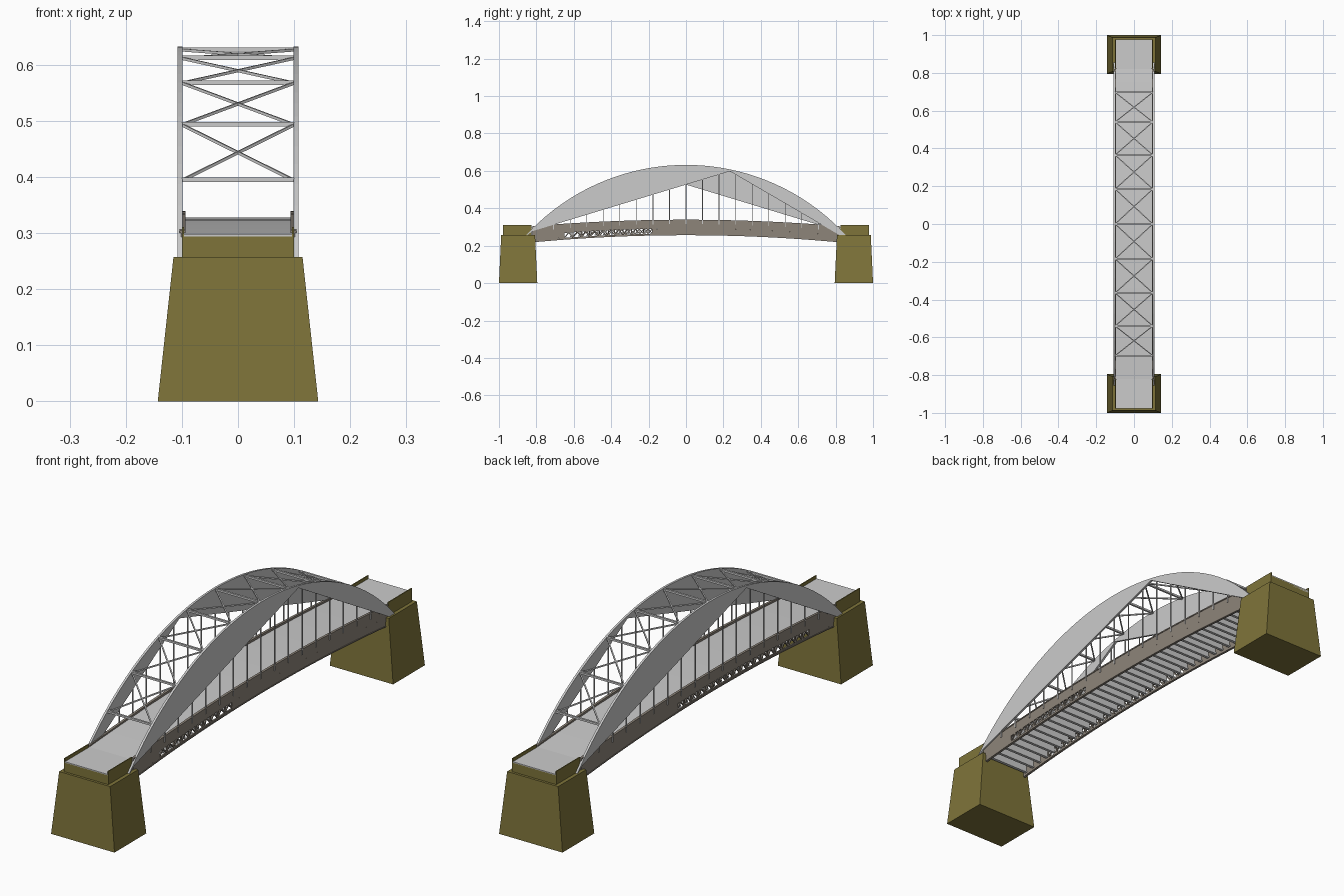
import bpy, bmesh, math
from mathutils import Vector

if "Cube" in bpy.data.objects:
    bpy.data.objects.remove(bpy.data.objects["Cube"])

def mat(name, col):
    m = bpy.data.materials.new(name)
    m.diffuse_color = (*col, 1)
    m.use_nodes = True
    m.node_tree.nodes["Principled BSDF"].inputs["Base Color"].default_value = m.diffuse_color
    return m

OLIVE = mat("olive_stone", (0.21, 0.175, 0.042))
TAN = mat("tan_steel", (0.27, 0.235, 0.195))

def finish(name, bm, material=None):
    bmesh.ops.recalc_face_normals(bm, faces=bm.faces)
    me = bpy.data.meshes.new(name)
    bm.to_mesh(me)
    bm.free()
    ob = bpy.data.objects.new(name, me)
    bpy.context.collection.objects.link(ob)
    if material:
        me.materials.append(material)
    return ob

def box(bm, x0, x1, y0, y1, z0, z1, top_in=0, top_y=0):
    b = [(x0, y0), (x1, y0), (x1, y1), (x0, y1)]
    t = [(x0 + top_in, y0 + top_y), (x1 - top_in, y0 + top_y),
         (x1 - top_in, y1 - top_y), (x0 + top_in, y1 - top_y)]
    v = [bm.verts.new((*p, z0)) for p in b] + [bm.verts.new((*p, z1)) for p in t]
    bm.faces.new(v[:4][::-1])
    bm.faces.new(v[4:])
    for i in range(4):
        j = (i + 1) % 4
        bm.faces.new((v[i], v[j], v[4 + j], v[4 + i]))

def bar(bm, a, b, w):
    # square bar between two points
    a, b = Vector(a), Vector(b)
    d = (b - a).normalized()
    up = Vector((0, 0, 1)) if abs(d.z) < 0.9 else Vector((1, 0, 0))
    s = d.cross(up).normalized() * w / 2
    u = s.cross(d).normalized() * w / 2
    r = [[bm.verts.new(p + i * s + j * u) for i, j in ((1, 1), (-1, 1), (-1, -1), (1, -1))] for p in (a, b)]
    bm.faces.new(r[0])
    bm.faces.new(r[1][::-1])
    for i in range(4):
        j = (i + 1) % 4
        bm.faces.new((r[0][i], r[0][j], r[1][j], r[1][i]))

def band(bm, x0, x1, ys, lo, hi):
    # solid strip between two height curves, from x0 to x1
    rings = [[bm.verts.new((x, y, f(y))) for x, f in ((x0, lo), (x1, lo), (x1, hi), (x0, hi))] for y in ys]
    bm.faces.new(rings[0])
    bm.faces.new(rings[-1][::-1])
    for a, b in zip(rings, rings[1:]):
        for i in range(4):
            j = (i + 1) % 4
            bm.faces.new((a[i], a[j], b[j], b[i]))

def steps(a, b, n):
    return [a + (b - a) * i / n for i in range(n + 1)]

def rise(y):
    return max(0, 1 - (y / 0.82) ** 2)

R = 1.161
def arch_z(y): return 0.632 - R + math.sqrt(R * R - y * y)
def deck_z(y): return 0.298 + 0.03 * rise(y)
def gird_lo(y): return 0.218 + 0.038 * rise(y)
def gird_hi(y): return 0.304 + 0.034 * rise(y)

# tapered piers with upper blocks and parapets
for s, tag in ((-1, "front"), (1, "back")):
    bm = bmesh.new()
    y0, y1 = sorted((s * 1.0, s * 0.795))
    box(bm, -0.143, 0.143, y0, y1, 0, 0.257, 0.028, 0.012)
    y0, y1 = sorted((s * 0.978, s * 0.825))
    box(bm, -0.1, 0.1, y0, y1, 0.257, 0.294)
    for x in (-0.1, 0.096):
        box(bm, x, x + 0.004, y0, y1, 0.257, 0.311)
    finish(tag + "_pier", bm, OLIVE)

# cambered road deck
bm = bmesh.new()
band(bm, -0.096, 0.096, [-0.978] + steps(-0.82, 0.82, 24) + [0.978],
     lambda y: deck_z(y) - 0.012, deck_z)
finish("road_deck", bm)

# arch ribs: curved top, straight undersides meeting at an off-centre point
for s, tag in ((1, "right"), (-1, "left")):
    k = 0.235
    zk = arch_z(k) - 0.01
    def under(y):
        t = y * s
        if t < k:
            return 0.257 + (zk - 0.257) * max(0, t + 0.86 + 0.0) / (k + 0.86) + 0.008 * (k - t)
        return zk + (0.257 - zk) * min(1, (t - k) / (0.82 - k))
    ys = sorted(set(steps(-0.855, 0.855, 36) + [s * k, 0.82, -0.82]))
    bm = bmesh.new()
    band(bm, *sorted((s * 0.099, s * 0.108)), ys,
         lambda y: min(under(y), arch_z(y) - 0.004), arch_z)
    finish(tag + "_arch_rib", bm)

# overhead struts and cross bracing
bm = bmesh.new()
half = [0.185, 0.365, 0.54, 0.697]
ys = [-y for y in half[::-1]] + [0] + half
for y in ys:
    bar(bm, (-0.1, y, arch_z(y) - 0.005), (0.1, y, arch_z(y) - 0.005), 0.008)
for a, b in zip(ys, ys[1:]):
    for s in (-1, 1):
        bar(bm, (-0.1 * s, a, arch_z(a) - 0.006), (0.1 * s, b, arch_z(b) - 0.006), 0.005)
finish("overhead_bracing", bm)

# vertical hangers
bm = bmesh.new()
for i in range(-8, 9):
    y = i * 0.0885
    for x in (-0.103, 0.103):
        bar(bm, (x, y, gird_lo(y) + 0.06), (x, y, arch_z(y) - 0.006), 0.004)
finish("hangers", bm)

# edge girders: solid plate with latticed openings
def girder(name, x, openings):
    bm = bmesh.new()
    x0, x1 = x - 0.003, x + 0.003
    lo2 = lambda y: gird_lo(y) + 0.010
    hi2 = lambda y: gird_lo(y) + 0.036
    full = steps(-0.82, 0.82, 32)
    band(bm, x0, x1, full, gird_lo, lo2)
    band(bm, x0, x1, full, hi2, gird_hi)
    # flanges
    band(bm, x - 0.005, x + 0.005, full, lambda y: gird_hi(y) - 0.004, lambda y: gird_hi(y) + 0.001)
    band(bm, x - 0.005, x + 0.005, full, gird_lo, lambda y: gird_lo(y) + 0.004)
    edge = -0.82
    for a, b in openings:
        band(bm, x0, x1, steps(edge, a, 12), lo2, hi2)
        n = round((b - a) / 0.045)
        cells = steps(a, b, n)
        for p, q in zip(cells, cells[1:]):
            m = (p + q) / 2
            bar(bm, (x, p, lo2(p)), (x, m, hi2(m)), 0.005)
            bar(bm, (x, m, hi2(m)), (x, q, lo2(q)), 0.005)
            bar(bm, (x, q, lo2(q)), (x, q, hi2(q)), 0.005)
        edge = b
    band(bm, x0, x1, steps(edge, 0.82, 12), lo2, hi2)
    finish(name, bm, TAN)

girder("right_girder", 0.099, [(-0.65, -0.18)])
girder("left_girder", -0.099, [(-0.65, 0.2)])

# cross beams under the deck
bm = bmesh.new()
for y in steps(-0.79, 0.79, 36):
    z = gird_lo(y)
    box(bm, -0.097, 0.097, y - 0.006, y + 0.006, z + 0.012, z + 0.018)
    box(bm, -0.097, 0.097, y - 0.002, y + 0.002, z + 0.018, deck_z(y) - 0.012)
finish("floor_beams", bm)
